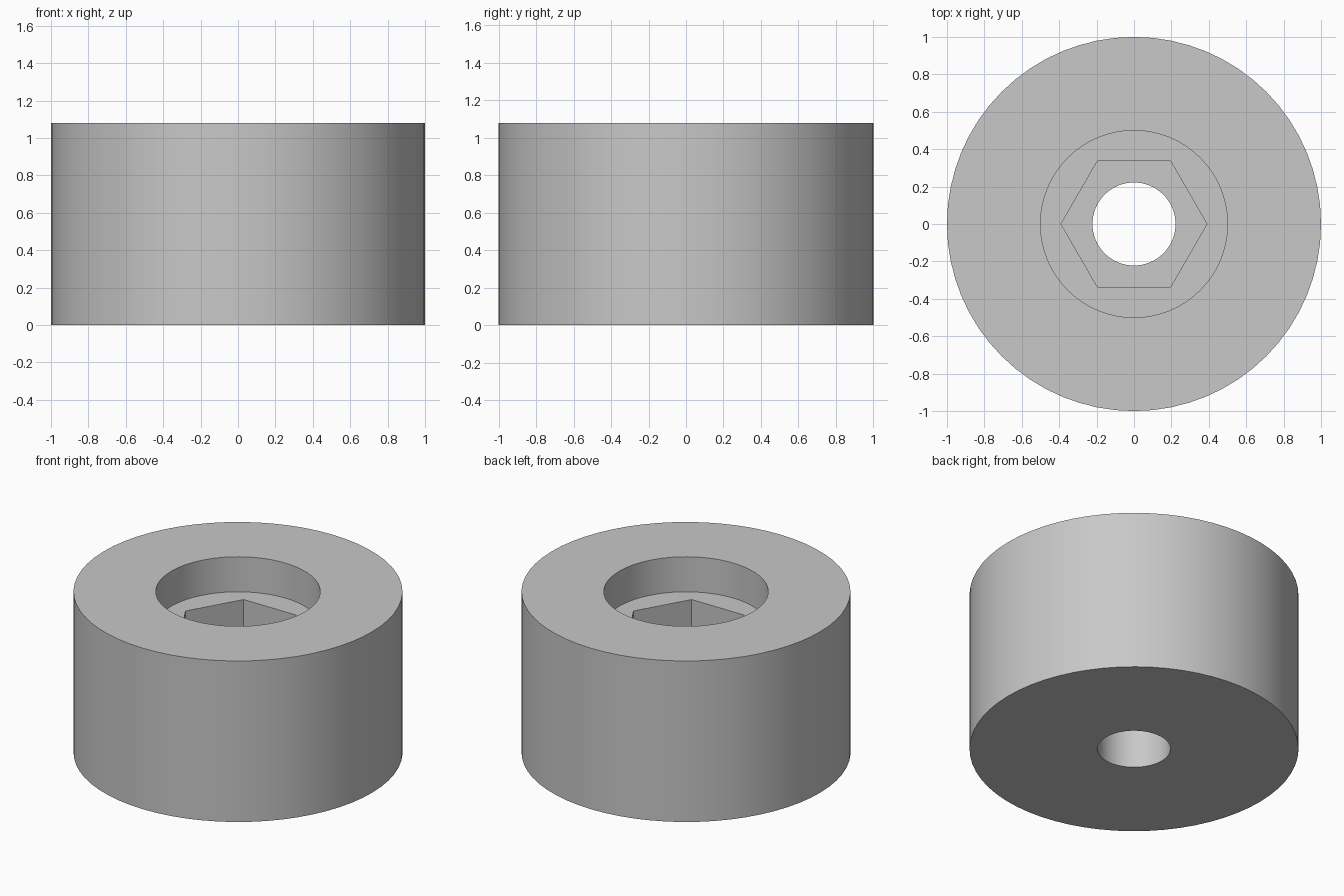
import bpy, bmesh, math

cube = bpy.data.objects.get("Cube")
if cube:
    bpy.data.objects.remove(cube, do_unlink=True)

# Plain grey finish
grey = bpy.data.materials.new("plain grey")
grey.use_nodes = True
colour = (0.58, 0.58, 0.58, 1)
grey.diffuse_color = colour
grey.node_tree.nodes["Principled BSDF"].inputs["Base Color"].default_value = colour

HEIGHT, BORE_FLOOR, HEX_FLOOR = 1.08, 0.845, 0.45
ROUND = 64

bm = bmesh.new()


def wall(radius, low, high, sides):
    """Upright tube; returns the edges of its lower and upper rims."""
    rings = []
    for z in (low, high):
        rings.append([bm.verts.new((radius * math.cos(math.tau * i / sides),
                                    radius * math.sin(math.tau * i / sides), z))
                      for i in range(sides)])
    for i in range(sides):
        j = (i + 1) % sides
        bm.faces.new((rings[0][i], rings[0][j], rings[1][j], rings[1][i]))
    return [[bm.edges.get((r[i - 1], r[i])) for i in range(sides)] for r in rings]


def flat_ring(outer, inner):
    """Flat face between two rims at the same height."""
    bmesh.ops.triangle_fill(bm, edges=outer + inner, use_beauty=True)


# Outer body, round counterbore, hexagonal nut pocket and through hole
body_low, body_top = wall(1.0, 0, HEIGHT, ROUND)
bore_low, bore_top = wall(0.5, BORE_FLOOR, HEIGHT, ROUND)
hex_low, hex_top = wall(0.39, HEX_FLOOR, BORE_FLOOR, 6)
hole_low, hole_top = wall(0.222, 0, HEX_FLOOR, ROUND)

# Top face, the two inner ledges and the underside
flat_ring(body_top, bore_top)
flat_ring(bore_low, hex_top)
flat_ring(hex_low, hole_top)
flat_ring(body_low, hole_low)

bmesh.ops.recalc_face_normals(bm, faces=bm.faces)
mesh = bpy.data.meshes.new("round_spacer")
bm.to_mesh(mesh)
bm.free()
mesh.materials.append(grey)
spacer = bpy.data.objects.new("round_spacer", mesh)
bpy.context.collection.objects.link(spacer)

# Smooth round walls with crisp rims and hexagon corners
bpy.ops.object.select_all(action='DESELECT')
spacer.select_set(True)
bpy.context.view_layer.objects.active = spacer
bpy.ops.object.shade_smooth_by_angle(angle=math.radians(30))
